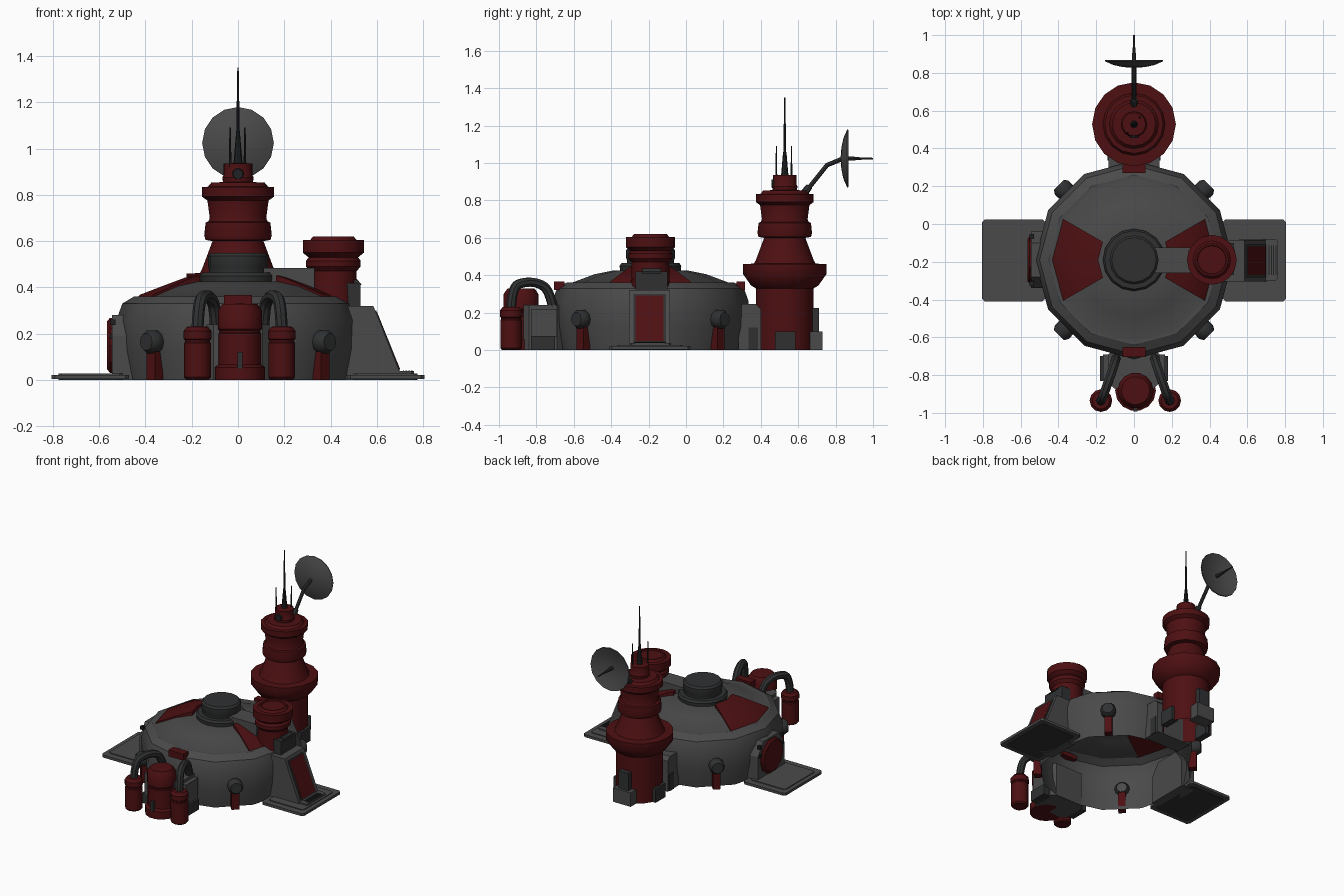
import bpy, bmesh, math
from mathutils import Vector, Matrix

if "Cube" in bpy.data.objects:
    bpy.data.objects.remove(bpy.data.objects["Cube"])


def material(name, r, g, b):
    m = bpy.data.materials.new(name)
    m.diffuse_color = (r, g, b, 1)
    m.use_nodes = True
    m.node_tree.nodes["Principled BSDF"].inputs["Base Color"].default_value = m.diffuse_color
    return m


GREY = material("hull grey", 0.068, 0.068, 0.068)
RED = material("deep red", 0.075, 0.005, 0.006)
DARK = material("dark grey", 0.029, 0.030, 0.031)
BLACK = material("near black", 0.014, 0.015, 0.016)
CY = -0.19          # hull centre in y
TY = 0.528          # tower centre in y


def finish(name, bm, mat, smooth=True):
    bmesh.ops.remove_doubles(bm, verts=bm.verts, dist=1e-5)
    me = bpy.data.meshes.new(name)
    bm.to_mesh(me)
    bm.free()
    me.materials.append(mat)
    ob = bpy.data.objects.new(name, me)
    bpy.context.collection.objects.link(ob)
    if smooth:
        bpy.ops.object.select_all(action='DESELECT')
        bpy.context.view_layer.objects.active = ob
        ob.select_set(True)
        bpy.ops.object.shade_smooth_by_angle(angle=math.radians(35))
    return ob


def lathe(name, profile, mat, loc=(0, 0, 0), n=16, axis=(0, 0, 1), a0=0.0, sweep=360, closed=False):
    """Turn (radius, height) points about an axis; a closed profile swept part way gets end caps."""
    bm = bmesh.new()
    full = sweep == 360
    m = Matrix.Translation(loc) @ Vector(axis).to_track_quat('Z', 'Y').to_matrix().to_4x4()
    rings = []
    for i in range(n if full else n + 1):
        a = math.radians(a0 + sweep * i / n)
        rings.append([bm.verts.new(m @ Vector((r * math.cos(a), r * math.sin(a), z))) for r, z in profile])
    k = len(profile)
    for i in range(n):
        p, q = rings[i], rings[(i + 1) % len(rings)]
        for j in range(k if closed else k - 1):
            h = (j + 1) % k
            f = [p[j], q[j], q[h], p[h]]
            if profile[j][0] == 0:
                f = [p[j], q[h], p[h]]
            elif profile[h][0] == 0:
                f = [p[j], q[j], p[h]]
            bm.faces.new(f)
    if closed and not full:
        bm.faces.new(rings[0])
        bm.faces.new(rings[-1])
        bmesh.ops.recalc_face_normals(bm, faces=bm.faces)
    return finish(name, bm, mat)


def prism(name, pts, axis, lo, hi, mat):
    """Extrude a flat outline along x, y or z."""
    place = {'x': lambda a, b, c: (c, a, b), 'y': lambda a, b, c: (a, c, b), 'z': lambda a, b, c: (a, b, c)}[axis]
    bm = bmesh.new()
    v0 = [bm.verts.new(place(a, b, lo)) for a, b in pts]
    v1 = [bm.verts.new(place(a, b, hi)) for a, b in pts]
    bm.faces.new(v0)
    bm.faces.new(v1)
    for i in range(len(pts)):
        j = (i + 1) % len(pts)
        bm.faces.new((v0[i], v0[j], v1[j], v1[i]))
    bmesh.ops.recalc_face_normals(bm, faces=bm.faces)
    return finish(name, bm, mat, False)


def slab(x0, x1, y0, y1, c=0.0):
    """Rectangle outline with cut corners."""
    if c == 0:
        return [(x0, y0), (x1, y0), (x1, y1), (x0, y1)]
    return [(x0 + c, y0), (x1 - c, y0), (x1, y0 + c), (x1, y1 - c),
            (x1 - c, y1), (x0 + c, y1), (x0, y1 - c), (x0, y0 + c)]


def box(name, x0, x1, y0, y1, z0, z1, mat, c=0.0):
    return prism(name, slab(x0, x1, y0, y1, c), 'z', z0, z1, mat)


def rod(name, p, q, r0, r1, mat, n=8):
    d = Vector(q) - Vector(p)
    return lathe(name, [(0, 0), (r0, 0), (r1, d.length), (0, d.length)], mat, p, n, d)


def tube(name, pts, r, mat):
    cu = bpy.data.curves.new(name, 'CURVE')
    cu.dimensions = '3D'
    cu.bevel_depth, cu.bevel_resolution, cu.resolution_u = r, 2, 5
    s = cu.splines.new('NURBS')
    s.points.add(len(pts) - 1)
    for p, co in zip(s.points, pts):
        p.co = (*co, 1)
    s.use_endpoint_u, s.order_u = True, 3
    ob = bpy.data.objects.new(name + "_path", cu)
    bpy.context.collection.objects.link(ob)
    bpy.context.view_layer.update()
    bm = bmesh.new()
    bm.from_mesh(bpy.data.meshes.new_from_object(ob.evaluated_get(bpy.context.evaluated_depsgraph_get())))
    bpy.data.objects.remove(ob)
    return finish(name, bm, mat)


# Main hull: open underneath, twelve sides
lathe("hull", [(0.495, 0), (0.52, 0.13), (0.525, 0.26), (0.50, 0.33), (0.45, 0.36), (0.425, 0.358),
               (0.30, 0.405), (0.20, 0.425), (0, 0.43)], GREY, (0, CY, 0), 12)
for side, a in (("left", 150), ("right", -30)):
    lathe(side + "_roof_panel", [(0.19, 0.41), (0.19, 0.452), (0.23, 0.442), (0.31, 0.412), (0.425, 0.368),
                                 (0.44, 0.35)], RED, (0, CY, 0), 2, a0=a, sweep=60, closed=True)
lathe("roof_hub", [(0.16, 0.40), (0.165, 0.45), (0.155, 0.465), (0.125, 0.465), (0.125, 0.48), (0.13, 0.49),
                   (0.13, 0.535), (0.118, 0.548), (0, 0.548)], DARK, (0, CY, 0), 16)
box("front_rim_block", -0.06, 0.06, -0.705, -0.65, 0.32, 0.367, RED)
box("back_rim_block", -0.06, 0.06, 0.27, 0.315, 0.32, 0.367, RED)

# Four dark pods on red posts round the wall
for i, a in enumerate((45, 135, 225, 315)):
    d = Vector((math.cos(math.radians(a)), math.sin(math.radians(a)), 0))
    c = Vector((0, CY, 0.165)) + d * 0.48
    lathe(f"wall_pod_{i}", [(0.035, 0), (0.05, 0.02), (0.052, 0.06), (0.038, 0.082), (0, 0.082)], DARK, c, 10, d)
    post = box(f"pod_post_{i}", -0.025, 0.025, -0.025, 0.025, 0, 0.13, RED)
    post.location = Vector((0, CY, 0)) + d * 0.508
    post.rotation_euler.z = math.radians(a)

# Landing pads
for side, s in (("left", -1), ("right", 1)):
    x = sorted((s * 0.47, s * 0.805))
    box(side + "_pad", *x, -0.41, 0.025, 0.004, 0.022, GREY, 0.015)
    x = sorted((s * 0.50, s * 0.775))
    box(side + "_pad_deck", *x, -0.365, -0.02, 0.02, 0.028, GREY, 0.012)
    box(side + "_pad_underside", *x, -0.38, -0.005, 0, 0.005, DARK, 0.012)
box("right_pad_step", 0.55, 0.76, -0.30, -0.08, 0.025, 0.038, GREY, 0.01)
for i in range(4):
    x = 0.712 + i * 0.012
    box(f"pad_vent_{i}", x, x + 0.006, -0.27, -0.115, 0.036, 0.041, BLACK)

# Right buttress with slanted red panel
prism("buttress", [(0.44, 0), (0.70, 0), (0.70, 0.03), (0.585, 0.32), (0.44, 0.32)], 'y', -0.305, -0.085, GREY)
prism("buttress_panel_frame", [(0.588, 0.298), (0.597, 0.30), (0.7, 0.042), (0.69, 0.038)], 'y', -0.282, -0.108, DARK)
prism("buttress_panel", [(0.593, 0.29), (0.601, 0.293), (0.70, 0.048), (0.69, 0.044)], 'y', -0.27, -0.12, RED)

# Turret above the buttress
lathe("turret", [(0.105, 0.30), (0.10, 0.47), (0.118, 0.49), (0.118, 0.515), (0.107, 0.53), (0.132, 0.55),
                 (0.132, 0.605), (0.10, 0.605), (0.088, 0.62), (0.078, 0.62), (0.075, 0.613), (0, 0.613)],
      RED, (0.412, CY, 0), 16)
box("turret_link", 0.11, 0.33, -0.26, -0.125, 0.39, 0.484, GREY)
box("turret_bracket", 0.44, 0.53, -0.27, -0.10, 0.30, 0.42, DARK)
prism("turret_bracket_lip", [(0.44, 0.41), (0.535, 0.41), (0.515, 0.435), (0.44, 0.435)], 'y', -0.235, -0.135, DARK)

# Left round door in its frame
arch = [(CY - 0.15, 0), (CY + 0.15, 0), (CY + 0.15, 0.19), (CY + 0.09, 0.28), (CY - 0.09, 0.28), (CY - 0.15, 0.19)]
prism("door_frame", arch, 'x', -0.545, -0.44, GREY)
lathe("door", [(0.125, 0), (0.125, 0.012), (0.11, 0.024), (0, 0.024)], RED, (-0.541, CY, 0.15), 10, (-1, 0, 0))
for i, y in enumerate((CY - 0.125, CY + 0.125)):
    for z in (0.19, 0.25):
        box(f"door_stud_{i}_{z}", -0.552, -0.53, y - 0.012, y + 0.012, z - 0.012, z + 0.012, BLACK)

# Front tank group
box("tank_mount", -0.135, 0.135, -0.87, -0.66, 0, 0.24, GREY, 0.03)
for side, s in (("left", -1), ("right", 1)):
    x = sorted((s * 0.12, s * 0.18))
    box(side + "_mount_flap", *x, -0.83, -0.70, 0, 0.075, DARK)
    box(side + "_mount_cheek", *sorted((s * 0.12, s * 0.165)), -0.83, -0.69, 0.07, 0.22, GREY)
    px = 0.007 + s * 0.182
    lathe(side + "_tank", [(0, 0.003), (0.05, 0.003), (0.058, 0.012), (0.058, 0.16), (0.053, 0.165), (0.053, 0.172),
                           (0.06, 0.178), (0.06, 0.212), (0.045, 0.23), (0, 0.232)], RED, (px, -0.935, 0), 12)
    tube(side + "_hose", [(px, -0.935, 0.22), (px - s * 0.005, -0.93, 0.34), (px - s * 0.03, -0.86, 0.365),
                          (px - s * 0.055, -0.79, 0.36), (px - s * 0.075, -0.73, 0.32), (px - s * 0.08, -0.71, 0.22)],
         0.026, DARK)
lathe("centre_tank", [(0, 0), (0.108, 0), (0.108, 0.055), (0.092, 0.066), (0.092, 0.20), (0.088, 0.205), (0.088, 0.213),
                      (0.095, 0.22), (0.095, 0.30), (0.075, 0.328), (0, 0.33)], RED, (0.008, -0.882, 0), 14)
box("tank_latch", -0.003, 0.019, -0.992, -0.97, 0.05, 0.12, DARK)

# Tower
lathe("tower", [(0.155, 0), (0.155, 0.33), (0.18, 0.345), (0.222, 0.405), (0.222, 0.46), (0.165, 0.462),
                (0.155, 0.48), (0.11, 0.60), (0.14, 0.605), (0.146, 0.625), (0.14, 0.68), (0.128, 0.685),
                (0.122, 0.70), (0.132, 0.775), (0.155, 0.792), (0.155, 0.833), (0.13, 0.835), (0.115, 0.853),
                (0.065, 0.855), (0.068, 0.875), (0.062, 0.885), (0.062, 0.935), (0.03, 0.937), (0, 0.937)],
      RED, (0, TY, 0), 16)
prism("tower_link", [(0.28, 0), (0.40, 0), (0.40, 0.22), (0.375, 0.245), (0.28, 0.245)], 'x', -0.135, 0.135, GREY)
for side, s in (("left", -1), ("right", 1)):
    box(side + "_tower_vent", *sorted((s * 0.12, s * 0.168)), 0.475, 0.585, 0, 0.10, DARK)
    box(side + "_link_plate", *sorted((s * 0.13, s * 0.14)), 0.335, 0.385, 0, 0.12, DARK)
box("tower_back_foot", -0.07, 0.07, 0.64, 0.73, 0, 0.10, GREY)
box("tower_back_duct", -0.04, 0.04, 0.65, 0.712, 0.10, 0.225, DARK)
rod("tower_lamp", (0, TY - 0.05, 0.89), (0, TY - 0.072, 0.89), 0.027, 0.022, BLACK, 10)

# Antennas
rod("main_antenna_base", (0, TY, 0.93), (0, TY, 1.06), 0.02, 0.009, BLACK)
rod("main_antenna", (0, TY, 1.05), (0, TY, 1.35), 0.008, 0.003, BLACK)
for i, (x, y) in enumerate(((-0.034, TY - 0.045), (0.03, TY + 0.036))):
    rod(f"small_antenna_{i}", (x, y, 0.92), (x, y, 1.09), 0.006, 0.003, BLACK, 6)

# Dish on its bent arm, facing the back
rod("dish_arm_foot", (0, 0.625, 0.83), (0, 0.66, 0.875), 0.022, 0.018, DARK)
rod("dish_arm_lower", (0, 0.635, 0.84), (0, 0.755, 0.99), 0.012, 0.012, DARK)
rod("dish_arm_upper", (0, 0.75, 0.987), (0, 0.835, 1.022), 0.012, 0.012, DARK)
lathe("dish", [(0, 0), (0.06, 0.005), (0.11, 0.016), (0.155, 0.036), (0.153, 0.042), (0.11, 0.028),
               (0.06, 0.018), (0, 0.013)], GREY, (0, 0.826, 1.024), 16, (0, 1, 0))
rod("dish_feed", (0, 0.835, 1.024), (0, 0.91, 1.024), 0.013, 0.009, DARK)
rod("dish_feed_tip", (0, 0.90, 1.024), (0, 1.0, 1.024), 0.008, 0.004, DARK)
